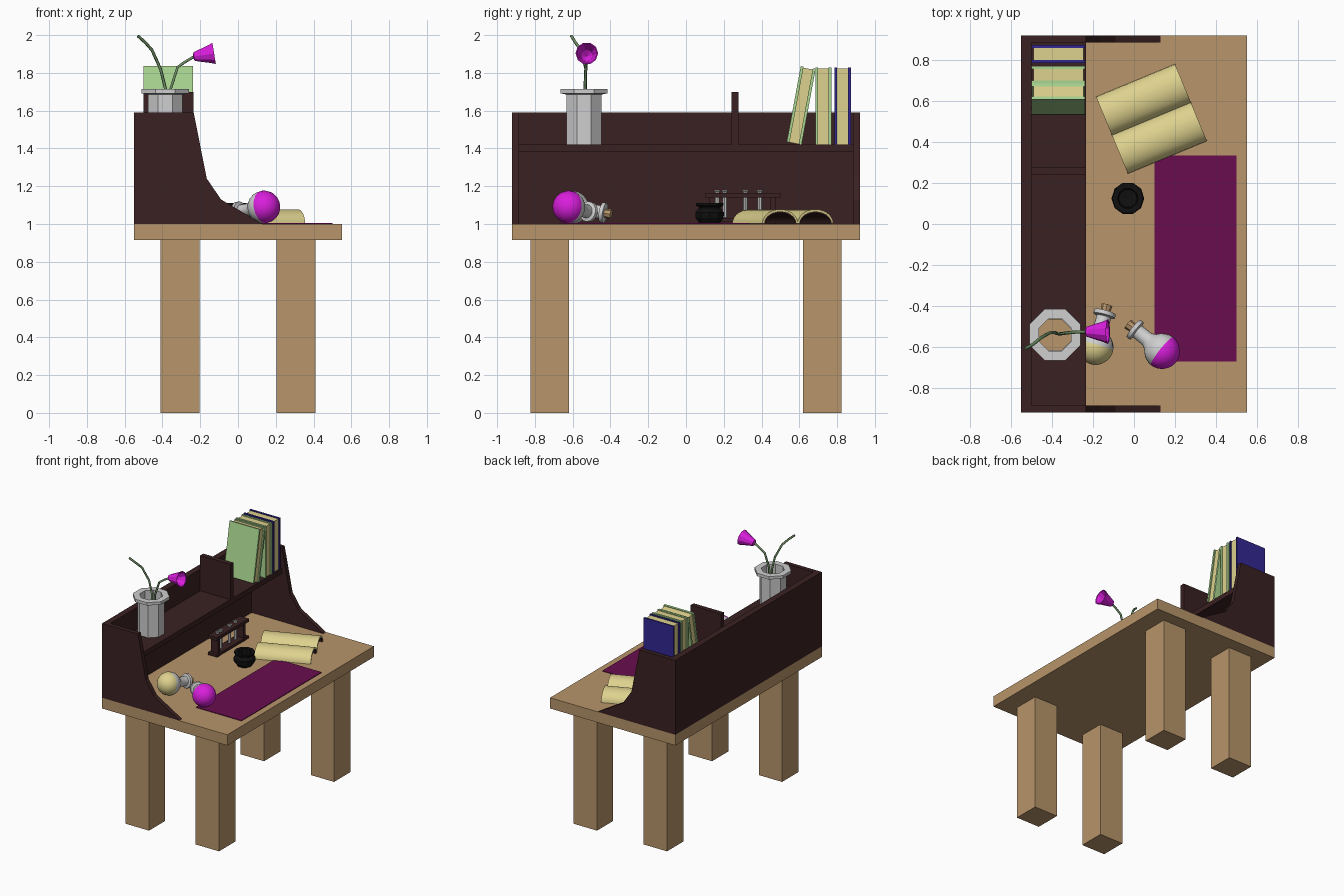
import bpy, bmesh, math
from mathutils import Vector, Matrix

if "Cube" in bpy.data.objects:
    bpy.data.objects.remove(bpy.data.objects["Cube"])

def mat(name, r, g, b):
    m = bpy.data.materials.new(name)
    m.diffuse_color = (r, g, b, 1)
    m.use_nodes = True
    m.node_tree.nodes["Principled BSDF"].inputs["Base Color"].default_value = m.diffuse_color
    return m

TAN = mat("tan wood", 0.48, 0.30, 0.145)
BROWN = mat("dark brown wood", 0.042, 0.015, 0.016)
PLUM = mat("plum cloth", 0.14, 0.004, 0.076)
PINK = mat("magenta", 0.70, 0.013, 0.72)
GREEN = mat("pale green", 0.40, 0.67, 0.28)
CREAM = mat("cream paper", 0.73, 0.64, 0.27)
BLUE = mat("deep blue", 0.034, 0.021, 0.29)
GREY = mat("light grey", 0.62, 0.62, 0.63)
BLACK = mat("black", 0.005, 0.005, 0.005)
STEM = mat("stem green", 0.15, 0.26, 0.12)

def finish(bm, name, mats, smooth=False):
    bmesh.ops.recalc_face_normals(bm, faces=bm.faces)
    me = bpy.data.meshes.new(name)
    bm.to_mesh(me)
    bm.free()
    for m in mats:
        me.materials.append(m)
    ob = bpy.data.objects.new(name, me)
    bpy.context.collection.objects.link(ob)
    if smooth:
        bpy.ops.object.select_all(action='DESELECT')
        ob.select_set(True)
        bpy.context.view_layer.objects.active = ob
        bpy.ops.object.shade_smooth_by_angle(angle=math.radians(40))
    return ob

def box(name, x, y, z, m, M=None):
    bm = bmesh.new()
    bmesh.ops.create_cube(bm, size=1)
    for v in bm.verts:
        v.co = Vector([(a + b) / 2 + c * (b - a) for (a, b), c in zip((x, y, z), v.co)])
    if M:
        bm.transform(M)
    return finish(bm, name, [m])

def extrude(name, pts, depth, m, M, smooth=False):
    """Closed (u, v) outline extruded along local w, then placed by M."""
    bm = bmesh.new()
    f = bm.faces.new([bm.verts.new((u, v, 0)) for u, v in pts])
    r = bmesh.ops.extrude_face_region(bm, geom=[f])
    for v in r['geom']:
        if isinstance(v, bmesh.types.BMVert):
            v.co.z += depth
    bm.transform(M)
    return finish(bm, name, [m], smooth)

def lathe(name, prof, n, mats, M, smooth=False, rule=None, turn=0.0):
    """Spin an (r, z) profile about local z; rule(ring index) picks the material."""
    bm = bmesh.new()
    rings = []
    for r, z in prof:
        if r < 1e-6:
            rings.append([bm.verts.new((0, 0, z))] * n)
        else:
            rings.append([bm.verts.new((r * math.cos(turn + i * math.tau / n),
                                        r * math.sin(turn + i * math.tau / n), z)) for i in range(n)])
    for k in range(len(rings) - 1):
        a, b = rings[k], rings[k + 1]
        for i in range(n):
            j = (i + 1) % n
            vs = list(dict.fromkeys((a[i], a[j], b[j], b[i])))
            if len(vs) > 2:
                f = bm.faces.new(vs)
                f.material_index = rule(k) if rule else 0
    bm.transform(M)
    return finish(bm, name, mats, smooth)

def aim(pos, d):
    return Matrix.Translation(pos) @ Vector(d).to_track_quat('Z', 'Y').to_matrix().to_4x4()

# table
box("table_top", (-.55, .55), (-.92, .92), (.915, 1), TAN)
for sx, xn in ((-1, "left"), (1, "right")):
    for sy, yn in ((-1, "front"), (1, "back")):
        box(f"{yn}_{xn}_leg", sorted((sx * .205, sx * .41)), sorted((sy * .62, sy * .823)), (0, .915), TAN)

# hutch
side = [(-.55, 1), (.13, 1), (-.09, 1.13), (-.165, 1.24), (-.235, 1.59), (-.55, 1.59)]
to_xz = Matrix.Rotation(math.pi / 2, 4, 'X')
for name, y in (("front_side_panel", -.885), ("back_side_panel", .92)):
    extrude(name, side, .035, BROWN, Matrix.Translation((0, y, 0)) @ to_xz)
box("hutch_back_panel", (-.55, -.5), (-.885, .885), (1, 1.59), BROWN)
box("hutch_shelf", (-.5, -.235), (-.885, .885), (1.38, 1.42), BROWN)
box("shelf_divider", (-.5, -.235), (.24, .278), (1.42, 1.70), BROWN)

# standing books: two covers around a page block
def book(name, y0, t, m, M=None):
    z0, z1 = 1.42, 1.828
    box(name + "_cover_a", (-.5, -.238), (y0, y0 + .015), (z0, z1), m, M)
    box(name + "_cover_b", (-.5, -.238), (y0 + t - .015, y0 + t), (z0, z1), m, M)
    box(name + "_pages", (-.49, -.247), (y0 + .015, y0 + t - .015), (z0, z1 - .006), CREAM, M)

book("blue_book", .785, .088, BLUE)
book("green_book", .685, .085, GREEN)
p = Vector((0, .612, 1.42))
book("leaning_book", .612 - .08, .08, GREEN,
     Matrix.Translation(p) @ Matrix.Rotation(math.radians(-10.5), 4, 'X') @ Matrix.Translation(-p))

# desk mat
box("desk_mat", (.10, .50), (-.67, .335), (1, 1.005), PLUM)

# open book: two hollow rolls of pages with a dark lining
def arch(a, h, a2, h2, n=14):
    out = [(a * math.cos(math.pi * i / n), h * math.sin(math.pi * i / n)) for i in range(n + 1)]
    inn = [(a2 * math.cos(math.pi * i / n), h2 * math.sin(math.pi * i / n)) for i in range(n + 1)]
    return out + inn[::-1]

ang = math.radians(22.5)
B = Matrix.Translation((.085, .5125, 1.002)) @ Matrix.Rotation(ang, 4, 'Z')
along = Matrix(((0, 0, 1, 0), (1, 0, 0, 0), (0, 1, 0, 0), (0, 0, 0, 1)))
for s, nm in ((-1, "near"), (1, "far")):
    T = B @ Matrix.Translation((-.2085, s * .101, 0)) @ along
    extrude(nm + "_open_page", arch(.102, .076, .092, .064), .417, CREAM, T, True)
    extrude(nm + "_page_lining", arch(.0919, .0639, .086, .056), .415, BROWN,
            B @ Matrix.Translation((-.2075, s * .101, 0)) @ along, True)

# ink pot
lathe("ink_pot", [(0, 0), (.055, 0), (.078, .03), (.08, .06), (.06, .082), (.06, .088), (.076, .095),
                  (.076, .108), (.05, .108), (.045, .06), (0, .055)], 10, [BLACK],
      Matrix.Translation((-.03, .125, 1.002)))

# test tube rack under the shelf
box("rack_top", (-.335, -.255), (.10, .50), (1.14, 1.165), BROWN)
box("rack_base", (-.335, -.255), (.10, .50), (1.01, 1.03), BROWN)
for i, y in enumerate((.125, .445)):
    box(f"rack_end_{i}", (-.325, -.265), (y, y + .03), (1, 1.14), BROWN)
for i, y in enumerate((.165, .205, .315, .39)):
    lathe(f"test_tube_{i}", [(0, 1.03), (.012, 1.035), (.012, 1.17), (.017, 1.172), (.017, 1.18),
                             (.009, 1.18), (.009, 1.1), (0, 1.1)], 8, [GREY],
          Matrix.Translation((-.295, y, 0)))

# lying flasks: coloured half bulb, clear half bulb, neck, lip, cork
def flask(name, pos, d, m):
    R = .087
    prof = [(R * math.sin(math.pi * i / 16), -R * math.cos(math.pi * i / 16)) for i in range(14)]
    prof[0] = (0, -R)
    prof += [(.036, .095), (.036, .155), (.054, .16), (.054, .18), (.03, .18), (0, .18)]
    lathe(name, prof, 16, [m, GREY], aim(pos, d), True, lambda k: 0 if k < 8 else 1)
    lathe(name + "_cork", [(0, .17), (.022, .17), (.027, .215), (0, .215)], 8, [TAN], aim(pos, d))

flask("magenta_flask", (.137, -.62, 1.09), (-.78, .62, -.15), PINK)
flask("cream_flask", (-.187, -.60, 1.088), (.26, .96, -.17), CREAM)

# vase with soil
V = Matrix.Translation((-.385, -.54, 0))
lathe("vase", [(0, 1.42), (.1, 1.42), (.1, 1.685), (.135, 1.692), (.135, 1.715), (.085, 1.715),
               (.085, 1.45), (0, 1.45)], 8, [GREY], V, turn=math.pi / 8)
lathe("vase_soil", [(0, 1.451), (.084, 1.451), (.084, 1.46), (0, 1.46)], 8, [TAN], V, turn=math.pi / 8)

# stems
def stem(name, pts, r):
    cu = bpy.data.curves.new(name, 'CURVE')
    cu.dimensions = '3D'
    cu.bevel_depth = r
    cu.bevel_resolution = 1
    cu.use_fill_caps = True
    sp = cu.splines.new('POLY')
    sp.points.add(len(pts) - 1)
    for q, c in zip(sp.points, pts):
        q.co = (*c, 1)
    cu.materials.append(STEM)
    ob = bpy.data.objects.new(name, cu)
    bpy.context.collection.objects.link(ob)
    bpy.ops.object.select_all(action='DESELECT')
    ob.select_set(True)
    bpy.context.view_layer.objects.active = ob
    bpy.ops.object.convert(target='MESH')

stem("bare_stem", [(-.375, -.535, 1.455), (-.385, -.53, 1.72), (-.41, -.53, 1.82), (-.455, -.555, 1.92),
                   (-.49, -.585, 1.96), (-.53, -.607, 1.996)], .008)
stem("flower_stem", [(-.37, -.535, 1.455), (-.355, -.535, 1.72), (-.32, -.53, 1.83), (-.285, -.527, 1.855),
                     (-.235, -.525, 1.885)], .008)

# tulip bloom
lathe("flower_bloom", [(0, 0), (.024, .008), (.036, .045), (.05, .09), (.06, .115), (.054, .112),
                       (.044, .088), (.03, .045), (0, .02)], 10, [PINK],
      aim((-.24, -.525, 1.885), (1, 0, .16)))
